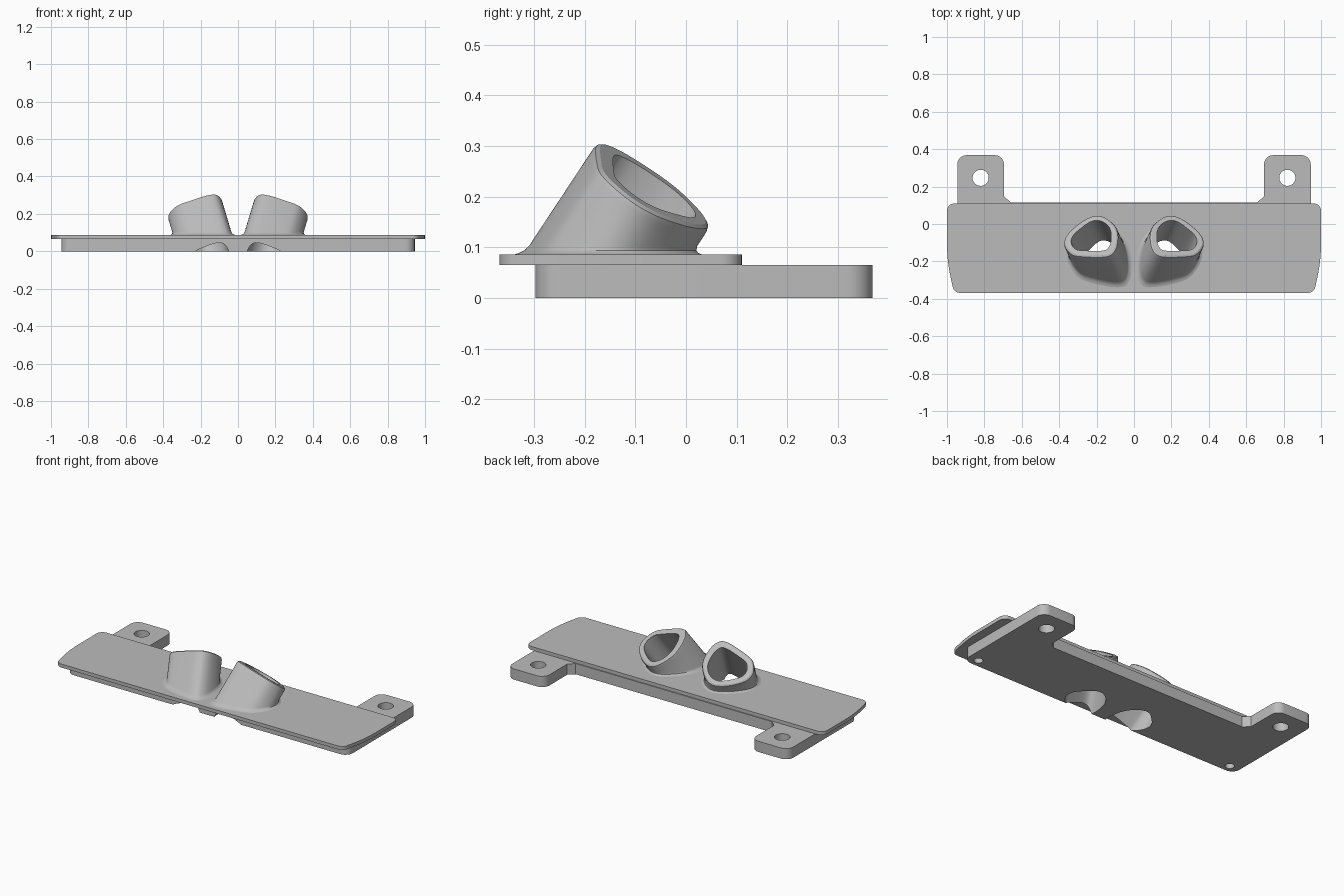
import bpy, bmesh, math
from mathutils import Vector

cube = bpy.data.objects.get("Cube")
if cube:
    bpy.data.objects.remove(cube)

grey = bpy.data.materials.new("light_grey")
grey.use_nodes = True
grey.diffuse_color = (0.5, 0.5, 0.5, 1)
grey.node_tree.nodes["Principled BSDF"].inputs["Base Color"].default_value = (0.5, 0.5, 0.5, 1)

AXIS = Vector((0.3, 0.66, 1))           # tube direction, with unit rise
CENTRE = Vector((0.22, -0.06, 0.21))    # middle of the tube mouth


def loft(name, rings):
    """Closed solid through equal-length rings of points."""
    bm = bmesh.new()
    loops = [[bm.verts.new(p) for p in ring] for ring in rings]
    n = len(loops[0])
    for low, high in zip(loops, loops[1:]):
        for i in range(n):
            j = (i + 1) % n
            bm.faces.new((low[i], low[j], high[j], high[i]))
    bm.faces.new(loops[0][::-1])
    bm.faces.new(loops[-1])
    bmesh.ops.recalc_face_normals(bm, faces=bm.faces)
    mesh = bpy.data.meshes.new(name)
    bm.to_mesh(mesh)
    bm.free()
    mesh.materials.append(grey)
    obj = bpy.data.objects.new(name, mesh)
    bpy.context.collection.objects.link(obj)
    return obj


def rounded(corners, steps=10):
    """Outline with a filleted corner for each (x, y, radius)."""
    out = []
    for i, (x, y, r) in enumerate(corners):
        p = Vector((x, y))
        if r == 0:
            out.append(p)
            continue
        a = (Vector(corners[i - 1][:2]) - p).normalized()
        b = (Vector(corners[(i + 1) % len(corners)][:2]) - p).normalized()
        half = a.angle(b) / 2
        c = p + (a + b).normalized() * r / math.sin(half)
        v0, v1 = p + a * r / math.tan(half) - c, p + b * r / math.tan(half) - c
        w = math.pi - 2 * half
        for k in range(steps + 1):
            t = k / steps
            out.append(c + (v0 * math.sin((1 - t) * w) + v1 * math.sin(t * w)) / math.sin(w))
    return out


def slab(name, half_outline, z0, z1):
    corners = half_outline + [(-x, y, r) for x, y, r in reversed(half_outline)]
    pts = rounded(corners)
    return loft(name, [[(p.x, p.y, z) for p in pts] for z in (z0, z1)])


def spline(points, steps=8):
    """Closed smooth curve through the points, lifted onto the mouth plane."""
    pts, out = [Vector(p) for p in points], []
    n = len(pts)
    for i in range(n):
        a, b, c, d = (pts[(i + k) % n] for k in (-1, 0, 1, 2))
        for k in range(steps):
            t = k / steps
            q = (2 * b + (c - a) * t + (2 * a - 5 * b + 4 * c - d) * t ** 2
                 + (3 * b - a - 3 * c + d) * t ** 3) / 2
            dx, dy = q.x - CENTRE.x, q.y - CENTRE.y
            out.append(Vector((q.x, q.y, CENTRE.z - AXIS.x * dx - AXIS.y * dy)))
    return out


def grow(ring, amount):
    mid = sum(ring, Vector()) / len(ring)
    return [p + (p - mid).normalized() * amount for p in ring]


def slide(ring, rise):
    return [p + AXIS * rise for p in ring]


def at_height(ring, z):
    return [p + AXIS * (z - p.z) for p in ring]


def flat_grow(ring, z, amount):
    return grow(at_height(ring, z), amount)


def mirrored(rings, side):
    return [[(p.x * side, p.y, p.z) for p in ring] for ring in rings]


def cut(obj, cutters):
    bpy.context.view_layer.objects.active = obj
    for cutter in cutters:
        mod = obj.modifiers.new("cut", 'BOOLEAN')
        mod.operation = 'DIFFERENCE'
        mod.solver = 'EXACT'
        mod.object = cutter
        bpy.ops.object.modifier_apply(modifier=mod.name)


def drill(x, y, radius, z0, z1):
    turn = [math.tau * k / 40 for k in range(40)]
    return loft("drill", [[(x + radius * math.cos(a), y + radius * math.sin(a), z) for a in turn]
                          for z in (z0, z1)])


# Top plate and mounting base with two rear tabs
plate = slab("top_plate", [(0.962, -0.368, 0.04), (1, -0.2, 0.9), (1, 0.11, 0.04)], 0.065, 0.086)
base = slab("mounting_base", [(0.945, -0.297, 0.05), (0.945, 0.368, 0.05), (0.695, 0.368, 0.05),
                              (0.695, 0.148, 0), (0.66, 0.116, 0)], 0, 0.065)

# Slanted tubes with a flared foot and a rounded rim
outer = spline([(0.085, -0.07), (0.10, -0.01), (0.155, 0.038), (0.215, 0.047), (0.29, 0.01),
                (0.36, -0.055), (0.375, -0.11), (0.34, -0.16), (0.28, -0.175), (0.15, -0.175),
                (0.10, -0.14)])
inner = spline([(0.122, -0.06), (0.135, -0.015), (0.175, 0.015), (0.225, 0.015), (0.28, -0.02),
                (0.328, -0.065), (0.335, -0.105), (0.31, -0.135), (0.27, -0.142), (0.165, -0.142),
                (0.13, -0.115)])
tube_rings = [flat_grow(outer, z, g) for z, g in
              ((0.07, 0.02), (0.086, 0.02), (0.089, 0.011), (0.094, 0.004), (0.103, 0))]
tube_rings += [slide(grow(outer, g), r) for g, r in ((0, -0.012), (-0.003, -0.004), (-0.011, 0))]
bore_rings = [at_height(inner, -0.05), slide(inner, 0.1)]

parts, helpers, bores = [plate, base], [], []
for side, word in ((1, "left"), (-1, "right")):
    tube = loft(word + "_tube", mirrored(tube_rings, side))
    bore = loft("bore", mirrored(bore_rings, side))
    tab_hole = drill(side * 0.82, 0.247, 0.043, -0.1, 0.2)
    pilot_hole = drill(side * 0.88, -0.25, 0.025, -0.1, 0.045)
    cut(tube, [bore])
    cut(base, [tab_hole, pilot_hole])
    parts.append(tube)
    bores.append(bore)
    helpers += [bore, tab_hole, pilot_hole]
cut(plate, bores)
cut(base, bores)
for helper in helpers:
    bpy.data.objects.remove(helper)

# Smooth curved walls, keep hard edges
bpy.ops.object.select_all(action='DESELECT')
for part in parts:
    part.select_set(True)
bpy.context.view_layer.objects.active = plate
bpy.ops.object.shade_smooth_by_angle(angle=math.radians(30))
